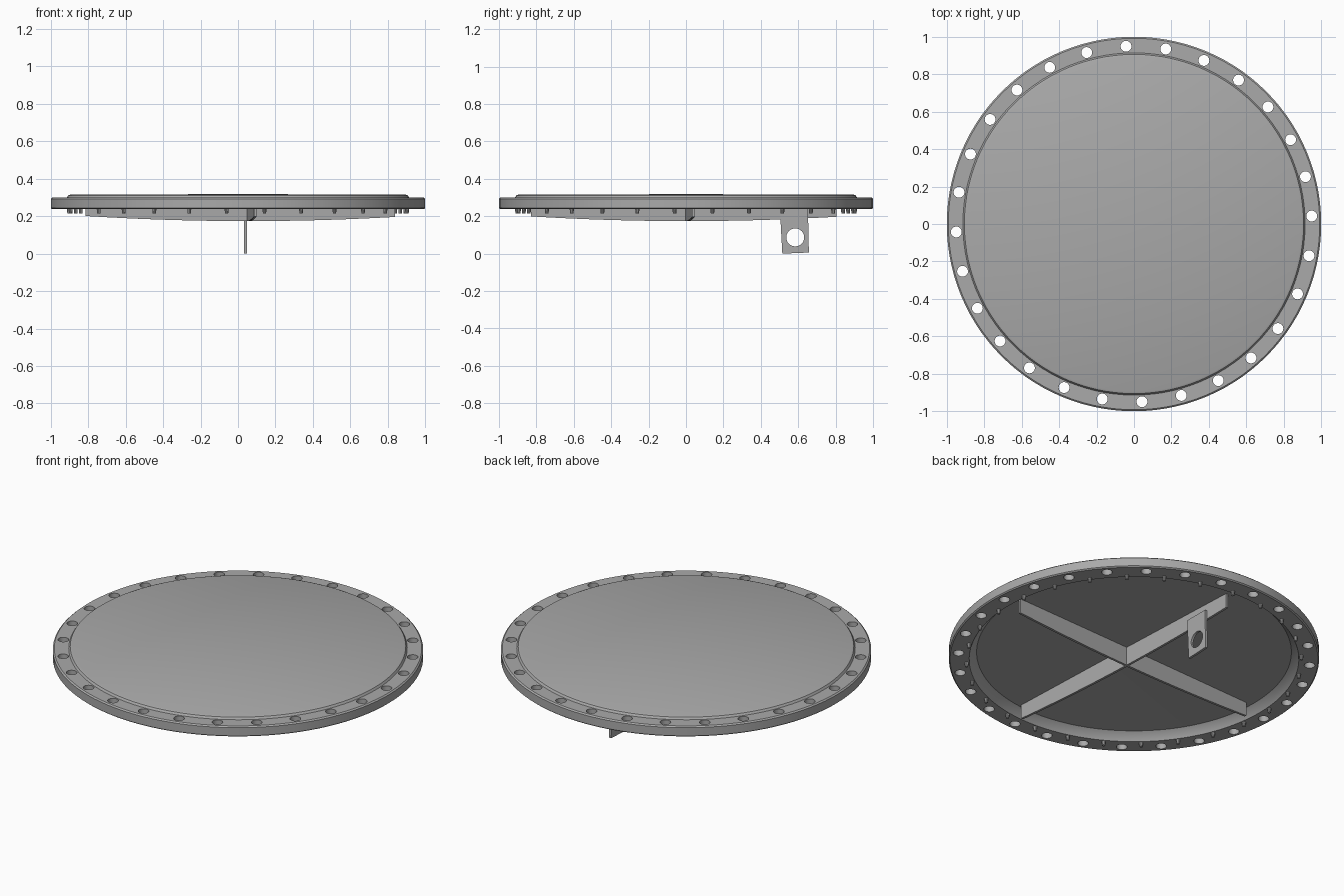
import bpy, bmesh, math
from mathutils import Matrix, Vector

cube = bpy.data.objects.get("Cube")
if cube:
    bpy.data.objects.remove(cube, do_unlink=True)

steel = bpy.data.materials.new("grey_steel")
steel.use_nodes = True
GREY = (0.4, 0.4, 0.4, 1)
steel.diffuse_color = GREY
steel.node_tree.nodes["Principled BSDF"].inputs["Base Color"].default_value = GREY

COUNT = 28
STEP = math.tau / COUNT
TURN = math.radians(2.57)


def make(name, bm):
    bmesh.ops.recalc_face_normals(bm, faces=bm.faces[:])
    mesh = bpy.data.meshes.new(name)
    bm.to_mesh(mesh)
    bm.free()
    mesh.materials.append(steel)
    ob = bpy.data.objects.new(name, mesh)
    bpy.context.collection.objects.link(ob)
    return ob


def activate(ob):
    bpy.ops.object.select_all(action='DESELECT')
    ob.select_set(True)
    bpy.context.view_layer.objects.active = ob


def smooth(ob):
    activate(ob)
    bpy.ops.object.shade_smooth_by_angle(angle=math.radians(30))


def cut(ob, cutter):
    mod = ob.modifiers.new("cut", 'BOOLEAN')
    mod.operation = 'DIFFERENCE'
    mod.solver = 'EXACT'
    mod.object = cutter
    activate(ob)
    bpy.ops.object.modifier_apply(modifier=mod.name)
    bpy.data.objects.remove(cutter, do_unlink=True)


def cylinder(bm, radius, tip, low, high, x, y, sides):
    bmesh.ops.create_cone(bm, cap_ends=True, segments=sides, radius1=tip, radius2=radius,
                          depth=high - low, matrix=Matrix.Translation((x, y, (low + high) / 2)))


def circle_of_pins(name, ring, offset, radius, tip, low, high, sides):
    bm = bmesh.new()
    for i in range(COUNT):
        a = offset + i * STEP
        cylinder(bm, radius, tip, low, high, ring * math.cos(a), ring * math.sin(a), sides)
    return make(name, bm)


def slab(name, outline, thickness):
    """Extrude an outline of (along, height) points into a plate centred on its plane."""
    bm = bmesh.new()
    face = bm.faces.new([bm.verts.new((u, -thickness / 2, z)) for u, z in outline])
    new = bmesh.ops.extrude_face_region(bm, geom=[face])["geom"]
    bmesh.ops.translate(bm, vec=(0, thickness, 0),
                        verts=[v for v in new if isinstance(v, bmesh.types.BMVert)])
    return make(name, bm)


# Round cover: raised top plate, flange rim and shallow underside recess
profile = [(0, .318), (.895, .316), (.906, .312), (.914, .3), (.992, .3), (1, .293),
           (1, .244), (.993, .238), (.89, .238), (.875, .262), (.85, .282), (0, .284)]
bm = bmesh.new()
verts = [bm.verts.new((r, 0, z)) for r, z in profile]
edges = [bm.edges.new(pair) for pair in zip(verts, verts[1:])]
bmesh.ops.spin(bm, geom=verts + edges, cent=(0, 0, 0), axis=(0, 0, 1),
               angle=math.tau, steps=112, use_duplicate=False)
bmesh.ops.remove_doubles(bm, verts=bm.verts[:], dist=1e-4)
cover = make("flanged_cover", bm)
cut(cover, circle_of_pins("bolt_hole_cutter", .95, TURN, .029, .029, .2, .35, 24))
smooth(cover)

# Small studs hanging under the flange, between the holes
smooth(circle_of_pins("flange_studs", .905, TURN + STEP / 2, .012, .009, .214, .245, 10))

# Crossed stiffening ribs with bowed lower edges
CENTRE = Vector((.055, .005, 0))


def rib(name, start, end, angle):
    steps = 16
    points = [start + (end - start) * i / steps for i in range(steps + 1)]
    outline = [(u, .174 + .036 * u * u) for u in points] + [(end, .29), (start, .29)]
    ob = slab(name, outline, .014)
    ob.matrix_world = Matrix.Translation(CENTRE) @ Matrix.Rotation(angle, 4, 'Z')
    smooth(ob)


rib("cross_rib", -.87, .785, TURN)
rib("long_rib", -.835, .8, TURN + math.pi / 2)

# Lifting tab with a round eye, fixed to the long rib
tab = slab("lifting_tab", [(.515, 0), (.657, .006), (.652, .24), (.502, .24)], .014)
tab.data.transform(Matrix.Translation((.04, 0, 0)) @ Matrix.Rotation(math.pi / 2, 4, 'Z'))
bm = bmesh.new()
cylinder(bm, .048, .048, -.1, .1, 0, 0, 32)
eye = make("eye_cutter", bm)
eye.data.transform(Matrix.Translation((.04, .584, .087)) @ Matrix.Rotation(math.pi / 2, 4, 'Y'))
cut(tab, eye)
smooth(tab)
